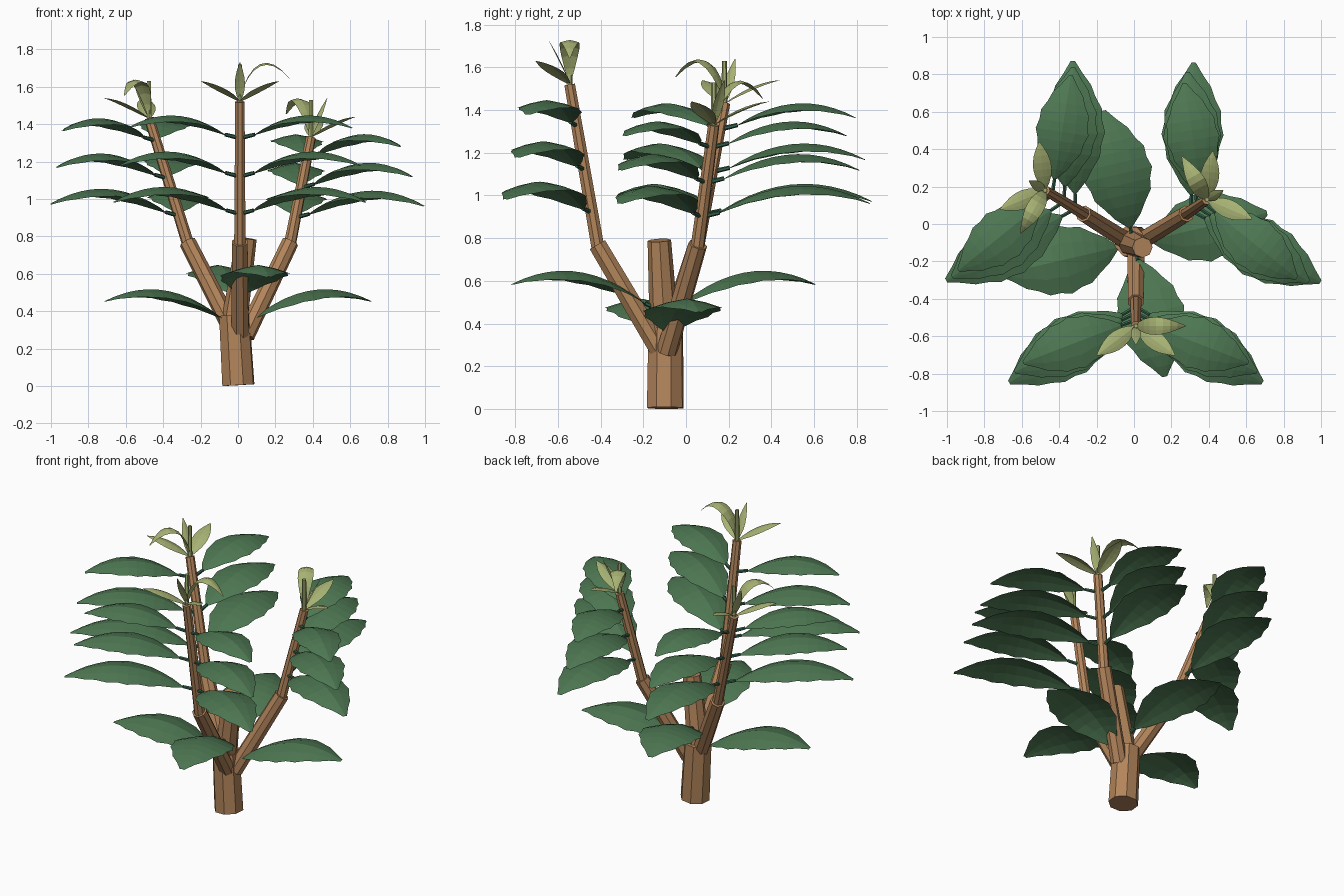
import bpy, math
from mathutils import Vector

if "Cube" in bpy.data.objects:
    bpy.data.objects.remove(bpy.data.objects["Cube"])


def material(name, rgb):
    m = bpy.data.materials.new(name)
    m.diffuse_color = (*rgb, 1)
    m.use_nodes = True
    m.node_tree.nodes["Principled BSDF"].inputs["Base Color"].default_value = m.diffuse_color
    return m


BARK = material("bark", (0.45, 0.235, 0.105))
GREEN = material("mature_green", (0.075, 0.185, 0.085))
STALK = material("stalk_green", (0.035, 0.12, 0.07))
PALE = material("young_green", (0.38, 0.44, 0.17))


def add_mesh(name, verts, faces, mat):
    me = bpy.data.meshes.new(name)
    me.from_pydata([tuple(v) for v in verts], [], faces)
    me.materials.append(mat)
    ob = bpy.data.objects.new(name, me)
    bpy.context.collection.objects.link(ob)
    return ob


def rod(name, p, q, r1, r2, sides, mat):
    """Tapered faceted rod from p to q, capped at both ends."""
    p, q = Vector(p), Vector(q)
    rot = (q - p).to_track_quat('Z', 'Y')
    verts = []
    for c, r in ((p, r1), (q, r2)):
        for i in range(sides):
            a = 2 * math.pi * (i + 0.5) / sides
            verts.append(c + rot @ Vector((r * math.cos(a), r * math.sin(a), 0)))
    faces = [(i, (i + 1) % sides, (i + 1) % sides + sides, i + sides) for i in range(sides)]
    faces += [tuple(reversed(range(sides))), tuple(range(sides, 2 * sides))]
    return add_mesh(name, verts, faces, mat)


def leaf(name, base, deg, length, width, rise, drop, fold, mat,
         rows=11, power=1.0, lobes=0.0):
    """Arched blade: height = rise*s - drop*s^2, margins raised or lowered by fold."""
    a = math.radians(deg)
    out, side = Vector((math.cos(a), math.sin(a), 0)), Vector((-math.sin(a), math.cos(a), 0))
    cols = (-1, -0.5, 0, 0.5, 1)
    n = len(cols)
    verts, faces = [], []
    for i in range(rows + 1):
        s = i / rows
        w = max(0.07, math.sin(math.pi * s ** 0.95) ** 0.85 if 0 < s < 1 else 0)
        w *= 1 + (lobes if i % 2 else -lobes)
        mid = Vector(base) + out * (length * s ** power)
        mid.z += rise * s - drop * s * s
        for u in cols:
            verts.append(mid + side * (u * w * width / 2)
                         + Vector((0, 0, fold * abs(u) ** 1.4 * w)))
    for i in range(rows):
        for j in range(n - 1):
            k = i * n + j
            faces.append((k, k + n, k + n + 1, k + 1))
    return add_mesh(name, verts, faces, mat)


def stalked_leaf(name, node, deg, reach, width, rise, drop, stalk=0.085):
    """Large leaf on a short stalk."""
    a = math.radians(deg)
    start = Vector(node) + Vector((math.cos(a) * stalk, math.sin(a) * stalk, 0.02))
    rod(name + "_stalk", node, start, 0.012, 0.01, 6, STALK)
    leaf(name, start, deg, reach - stalk, width, rise, drop, -0.13 * width, GREEN, lobes=0.04)


# trunk and cut central stub
rod("trunk", (0.002, -0.097, 0.005), (-0.02, -0.095, 0.38), 0.09, 0.085, 8, BARK)
rod("trunk_stub", (-0.02, -0.1, 0.34), (0.045, -0.125, 0.79), 0.07, 0.055, 8, BARK)

# low leaves: two crossed pairs on the trunk
for i in range(4):
    z = (0.345, 0.475)[i % 2]
    deg = 13 + 90 * i
    a = math.radians(deg)
    node = (0.04 * math.cos(a), -0.105 + 0.04 * math.sin(a), z)
    stalked_leaf(f"low_leaf_{i}", node, deg, 0.69, 0.36, 0.5, 0.41, 0.05)

# branches: (name, outward angle, foot, elbow, top, leaf node heights)
branches = [
    ("front", 270, (0.01, -0.12, 0.27), (0.01, -0.415, 0.77), (0.01, -0.545, 1.52),
     (0.92, 1.12, 1.325)),
    ("left", 150, (-0.04, -0.09, 0.32), (-0.27, 0.055, 0.77), (-0.475, 0.18, 1.43),
     (0.91, 1.11, 1.31)),
    ("right", 30, (0.04, -0.09, 0.27), (0.28, 0.055, 0.77), (0.39, 0.13, 1.33),
     (0.90, 1.06, 1.225)),
]
# mature leaf reach, width and spread angle, from low to high
sizes = [(0.79, 0.32, 59), (0.72, 0.30, 64), (0.645, 0.275, 69)]
for name, deg, foot, elbow, top, heights in branches:
    rod(name + "_lower_branch", foot, elbow, 0.05, 0.045, 8, BARK)
    lo, hi = Vector(elbow), Vector(top)
    rod(name + "_upper_branch", lo - (hi - lo) * 0.03, hi, 0.033, 0.027, 8, BARK)
    # paired mature leaves
    for k, (z, (reach, width, spread)) in enumerate(zip(heights, sizes)):
        node = lo.lerp(hi, (z - lo.z) / (hi.z - lo.z))
        for side in (-1, 1):
            stalked_leaf(f"{name}_leaf_{k}_{'ab'[side > 0]}", node, deg + spread * side,
                         reach, width, 0.57 * reach, 0.515 * reach)
    # young tip leaves: spreading pair, one arching, one upright
    for side in (-1, 1):
        leaf(f"{name}_young_spread_{'ab'[side > 0]}", top, deg + 53 * side,
             0.26, 0.10, 0.20, 0.09, -0.012, PALE, rows=7)
    leaf(name + "_young_arched", top, deg + 90, 0.265, 0.095, 0.68, 0.555, -0.012, PALE,
         rows=8, power=1.3)
    leaf(name + "_young_upright", top, deg, 0.10, 0.055, 0.23, 0.02, -0.012, PALE,
         rows=6, power=1.2)
    rod(name + "_bud", top, hi + Vector((0, 0, 0.2)), 0.014, 0.012, 6, PALE)
